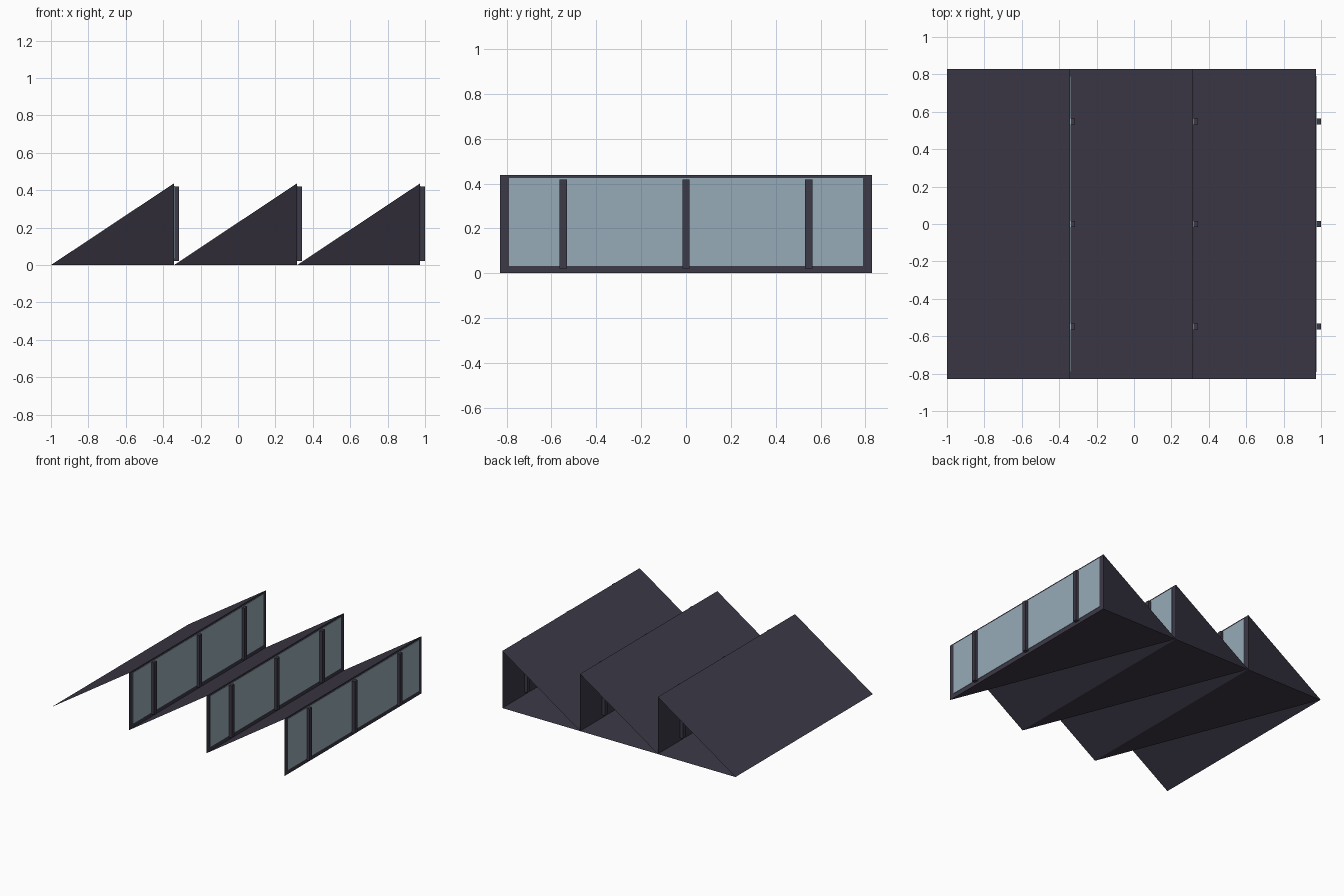
import bpy

if "Cube" in bpy.data.objects:
    bpy.data.objects.remove(bpy.data.objects["Cube"])

# Overall sizes
TEETH = 3
STEP = 0.658      # length of one roof tooth
HALF = 0.83       # half width
H = 0.437         # ridge height


def material(name, rgb):
    m = bpy.data.materials.new(name)
    m.diffuse_color = (*rgb, 1.0)
    m.use_nodes = True
    m.node_tree.nodes["Principled BSDF"].inputs["Base Color"].default_value = m.diffuse_color
    return m


slate = material("dark slate", (0.046, 0.041, 0.062))
glass = material("pale blue glass", (0.305, 0.407, 0.474))


def mesh_object(name, verts, faces, mat):
    me = bpy.data.meshes.new(name)
    me.from_pydata(verts, [], faces)
    me.materials.append(mat)
    ob = bpy.data.objects.new(name, me)
    bpy.context.collection.objects.link(ob)
    return ob


def box(name, x0, x1, y0, y1, z0, z1, mat):
    verts = [(x, y, z) for x in (x0, x1) for y in (y0, y1) for z in (z0, z1)]
    faces = [(0, 1, 3, 2), (4, 6, 7, 5), (0, 4, 5, 1),
             (2, 3, 7, 6), (0, 2, 6, 4), (1, 5, 7, 3)]
    return mesh_object(name, verts, faces, mat)


for i in range(TEETH):
    x0 = -1 + i * STEP
    x1 = x0 + STEP

    # Sheet shell: sloping roof, upright wall, half floor and diagonal brace
    profile = [(x0, 0), (x1, 0), (x1, H)]
    verts = [(x, y, z) for y in (-HALF, HALF) for x, z in profile]
    faces = [(0, 2, 5, 3),   # slope
             (1, 4, 5, 2),   # wall behind the glazing
             (1, 3, 4),      # half floor
             (1, 2, 3)]      # diagonal brace
    mesh_object(f"roof_tooth_{i + 1}", verts, faces, slate)

    # Glazing plate on the upright wall
    box(f"window_{i + 1}", x1 + 0.001, x1 + 0.004,
        -0.79, 0.79, 0.033, 0.424, glass)

    # Mullions straddling the wall
    for j, y in enumerate((-0.547, 0, 0.547)):
        box(f"mullion_{i + 1}_{j + 1}", x1 - 0.026, x1 + 0.026,
            y - 0.016, y + 0.016, 0.021, 0.419, slate)
